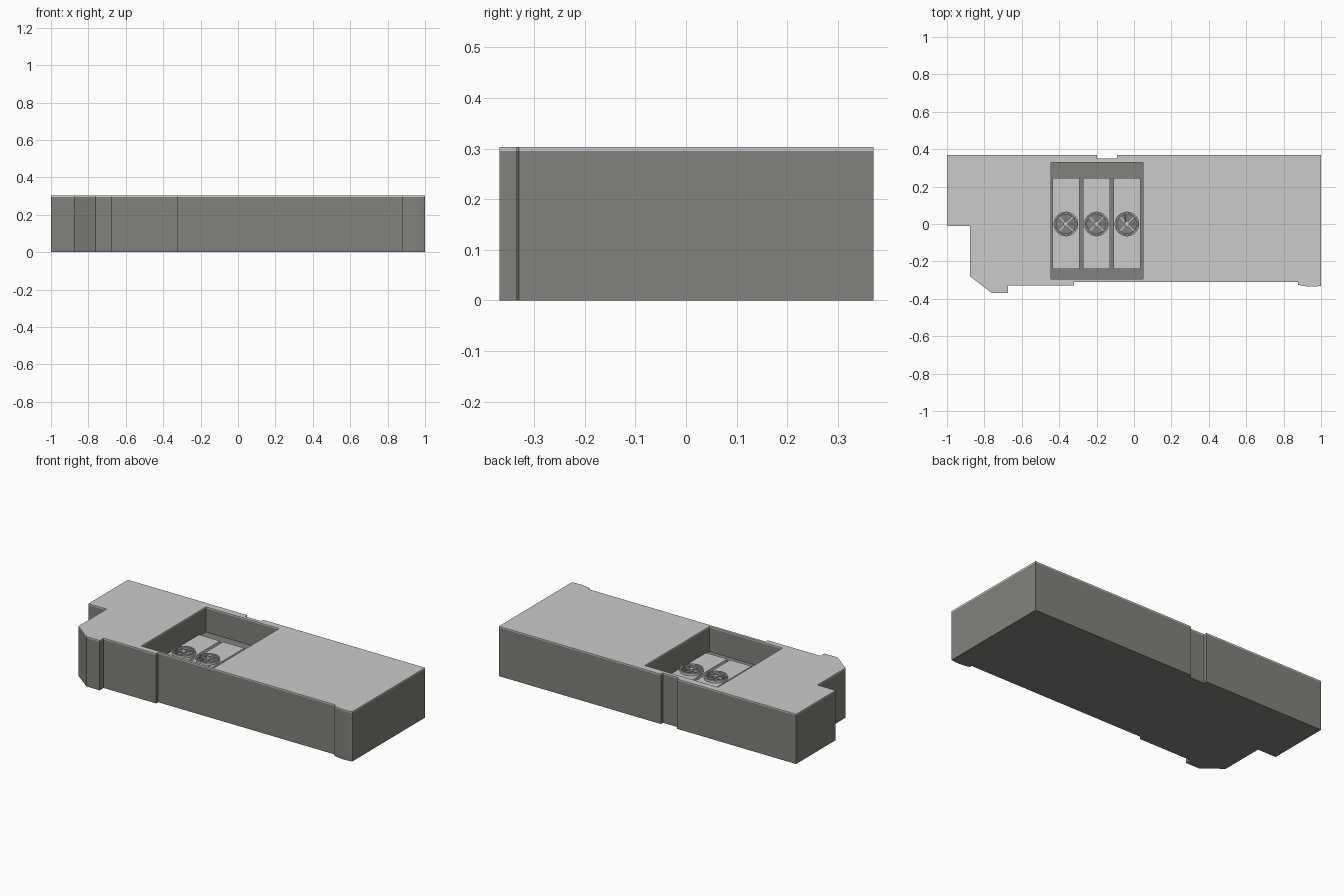
import bpy, bmesh
from math import cos, sin, pi, radians
from mathutils import Matrix, Vector

if "Cube" in bpy.data.objects:
    bpy.data.objects.remove(bpy.data.objects["Cube"])

ROOF_Z, TOP_Z, FLOOR_Z, UNIT_Z = 0.295, 0.303, 0.15, 0.168


def material(name, rgb):
    m = bpy.data.materials.new(name)
    m.diffuse_color = (*rgb, 1)
    m.use_nodes = True
    m.node_tree.nodes["Principled BSDF"].inputs["Base Color"].default_value = m.diffuse_color
    return m


LIGHT = material("light_roof", (0.60, 0.62, 0.61))
DARK = material("dark_wall", (0.23, 0.22, 0.20))


def finish(bm, name, mat):
    me = bpy.data.meshes.new(name)
    bm.to_mesh(me)
    bm.free()
    me.materials.append(mat)
    ob = bpy.data.objects.new(name, me)
    bpy.context.collection.objects.link(ob)
    return ob


def loop(bm, pts, z):
    return [bm.verts.new((x, y, z)) for x, y in pts]


def strip(bm, low, high):
    n = len(low)
    for i in range(n):
        j = (i + 1) % n
        bm.faces.new((low[i], low[j], high[j], high[i]))


def box(bm, size, loc, angle=0):
    mat = (Matrix.Translation(loc) @ Matrix.Rotation(angle, 4, 'Z')
           @ Matrix.Diagonal((*size, 1)))
    bmesh.ops.create_cube(bm, size=1, matrix=mat)


def tube(bm, r_in, r_out, z0, z1, cx, cy, n=32):
    # closed ring with a rectangular section
    def ring(r):
        return [(cx + r * cos(2 * pi * i / n), cy + r * sin(2 * pi * i / n)) for i in range(n)]
    loops = [loop(bm, ring(r), z) for r, z in
             ((r_out, z0), (r_out, z1), (r_in, z1), (r_in, z0))]
    for k in range(4):
        strip(bm, loops[k], loops[(k + 1) % 4])


# building footprint, counter-clockwise
outline = [(-1, 0.37), (-1, -0.01), (-0.877, -0.01), (-0.877, -0.28), (-0.762, -0.368),
           (-0.673, -0.368), (-0.673, -0.33), (-0.32, -0.33), (-0.32, -0.31),
           (0.877, -0.31), (0.877, -0.325), (0.91, -0.332), (0.94, -0.335),
           (0.97, -0.335), (1, -0.33), (1, 0.37), (-0.09, 0.37), (-0.09, 0.35),
           (-0.197, 0.35), (-0.197, 0.37)]
# roof well, clockwise so its walls face inwards
well = [(-0.445, -0.295), (-0.445, 0.328), (0.048, 0.328), (0.048, -0.295)]

# walls, underside and sunken well
bm = bmesh.new()
base = loop(bm, outline, 0)
strip(bm, base, loop(bm, outline, ROOF_Z))
bm.faces.new(base[::-1])
floor = loop(bm, well, FLOOR_Z)
strip(bm, floor, loop(bm, well, ROOF_Z))
bm.faces.new(floor[::-1])
finish(bm, "building_walls", DARK)

# thin roof cap around the well
bm = bmesh.new()
edges = []
for pts in (outline, well):
    high = loop(bm, pts, TOP_Z)
    strip(bm, loop(bm, pts, ROOF_Z), high)
    edges += [bm.edges.get((high[i], high[i - 1])) for i in range(len(high))]
bmesh.ops.triangle_fill(bm, use_beauty=True, use_dissolve=True, edges=edges, normal=(0, 0, 1))
for f in bm.faces:
    f.normal_update()
    if f.normal.z < -0.5:
        f.normal_flip()
finish(bm, "roof_cap", LIGHT)

# three cooling units with fans
for k, cx in enumerate((-0.364, -0.201, -0.038), 1):
    bm = bmesh.new()
    box(bm, (0.143, 0.485, UNIT_Z - FLOOR_Z), (cx, 0.003, (UNIT_Z + FLOOR_Z) / 2))
    finish(bm, f"cooling_unit_{k}", LIGHT)

    # housing rings, spokes and hub
    bm = bmesh.new()
    tube(bm, 0.059, 0.066, UNIT_Z, UNIT_Z + 0.014, cx, 0)
    tube(bm, 0.050, 0.053, UNIT_Z, UNIT_Z + 0.012, cx, 0)
    for a in (45, 135):
        box(bm, (0.12, 0.006, 0.004), (cx, 0, UNIT_Z + 0.010), radians(a))
    bmesh.ops.create_cone(bm, cap_ends=True, segments=20, radius1=0.013, radius2=0.013,
                          depth=0.014, matrix=Matrix.Translation((cx, 0, UNIT_Z + 0.007)))
    ob = finish(bm, f"fan_housing_{k}", LIGHT)
    bpy.context.view_layer.objects.active = ob
    ob.select_set(True)
    bpy.ops.object.shade_smooth_by_angle(angle=radians(30))
    ob.select_set(False)

    # dark back plate and pitched blades
    bm = bmesh.new()
    bmesh.ops.create_cone(bm, cap_ends=True, segments=32, radius1=0.059, radius2=0.059,
                          depth=0.002, matrix=Matrix.Translation((cx, 0, UNIT_Z + 0.001)))
    for i in range(8):
        m = (Matrix.Translation((cx, 0, UNIT_Z + 0.005)) @ Matrix.Rotation(i * pi / 4, 4, 'Z')
             @ Matrix.Translation((0.031, 0, 0)) @ Matrix.Rotation(radians(15), 4, 'X')
             @ Matrix.Diagonal((0.036, 0.018, 0.001, 1)))
        bmesh.ops.create_cube(bm, size=1, matrix=m)
    finish(bm, f"fan_blades_{k}", DARK)
